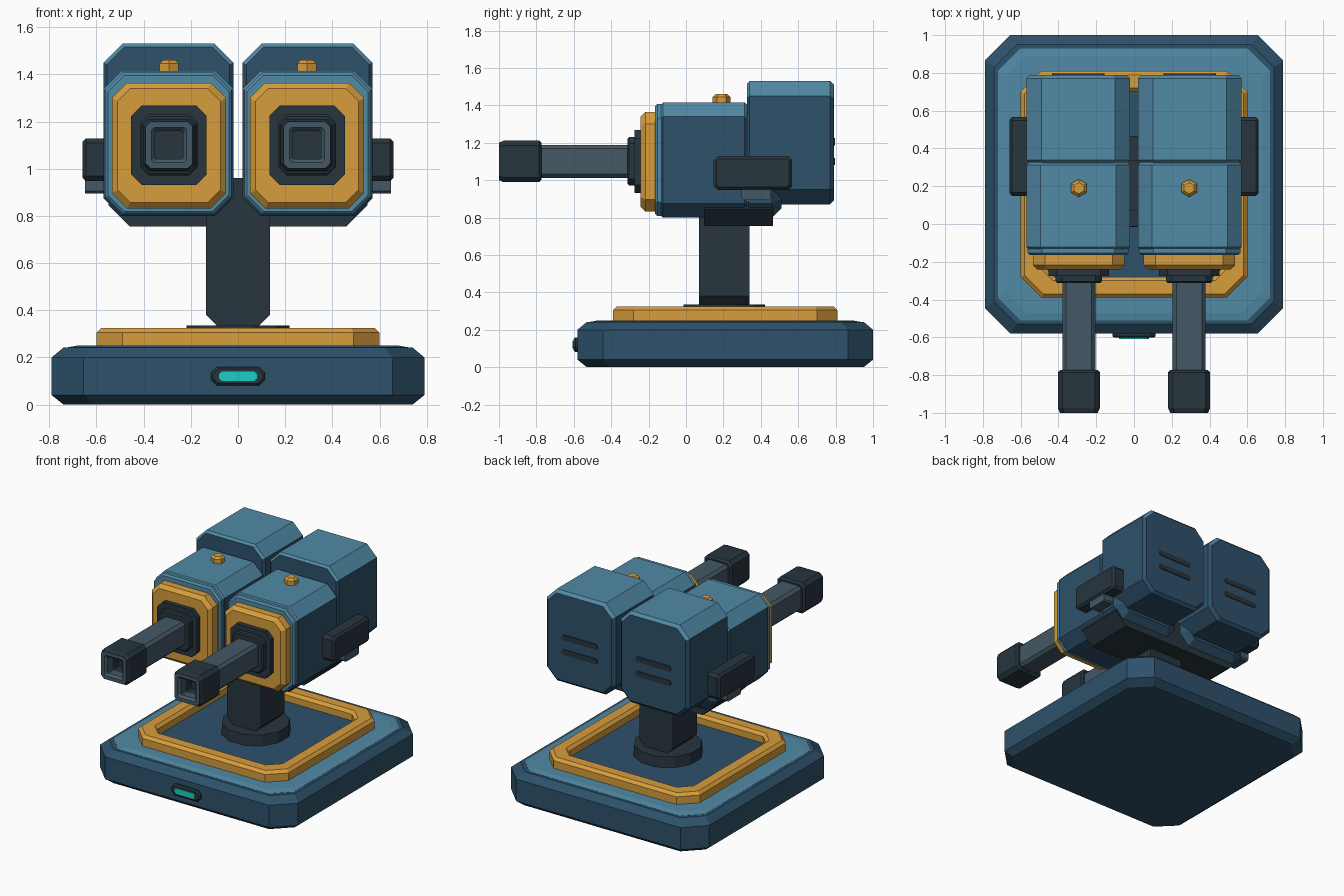
import bpy, bmesh, math
from mathutils import Matrix

if "Cube" in bpy.data.objects:
    bpy.data.objects.remove(bpy.data.objects["Cube"])


def material(name, hexcode):
    m = bpy.data.materials.new(name)
    rgb = [(int(hexcode[i:i + 2], 16) / 255) ** 2.2 for i in (0, 2, 4)]
    m.diffuse_color = (*rgb, 1)
    m.use_nodes = True
    m.node_tree.nodes["Principled BSDF"].inputs["Base Color"].default_value = m.diffuse_color
    return m


NAVY = material("navy", "31526A")
BLUE = material("light_blue", "5288A4")
GOLD = material("gold", "D69C3E")
DARK = material("dark_metal", "2B3840")
GREY = material("grey_metal", "465966")
TEAL = material("teal_light", "1FCFC4")


def finish(name, bm, mat, mirror=False, top=None):
    bmesh.ops.recalc_face_normals(bm, faces=bm.faces)
    me = bpy.data.meshes.new(name)
    me.materials.append(mat)
    if top:  # upward faces get a second colour
        me.materials.append(top)
        for f in bm.faces:
            f.normal_update()
            f.material_index = int(f.normal.z > 0.3)
    bm.to_mesh(me)
    bm.free()
    ob = bpy.data.objects.new(name, me)
    bpy.context.collection.objects.link(ob)
    if mirror:
        ob.modifiers.new("mirror", 'MIRROR').use_mirror_merge = False
    return ob


def loft(name, axis, centre, rings, mat, mirror=False, top=None, closed=False):
    """Loft corner-cut rectangles (half_u, half_v, cut, position) along an axis."""
    bm = bmesh.new()
    a, b = centre
    loops = []
    for hu, hv, c, p in rings:
        pts = [(hu, hv - c), (hu - c, hv), (c - hu, hv), (-hu, hv - c),
               (-hu, c - hv), (c - hu, -hv), (hu - c, -hv), (hu, c - hv)]
        put = {'x': lambda u, v: (p, u, v), 'y': lambda u, v: (u, p, v),
               'z': lambda u, v: (u, v, p)}[axis]
        loops.append([bm.verts.new(put(a + u, b + v)) for u, v in pts])
    pairs = list(zip(loops, loops[1:]))
    if closed:
        pairs.append((loops[-1], loops[0]))
    else:
        bm.faces.new(loops[0])
        bm.faces.new(loops[-1])
    for l0, l1 in pairs:
        for i in range(8):
            j = (i + 1) % 8
            bm.faces.new((l0[i], l0[j], l1[j], l1[i]))
    return finish(name, bm, mat, mirror, top)


def block(name, axis, u, v, p, cut, mat, e0=0.0, e1=0.0, **kw):
    """Corner-cut prism over ranges u, v, p with end chamfers e0 and e1."""
    hu, hv = (u[1] - u[0]) / 2, (v[1] - v[0]) / 2
    rings = []
    if e0:
        rings.append((hu - e0, hv - e0, cut - e0 * .5, p[0]))
    rings += [(hu, hv, cut, p[0] + e0), (hu, hv, cut, p[1] - e1)]
    if e1:
        rings.append((hu - e1, hv - e1, cut - e1 * .5, p[1]))
    return loft(name, axis, ((u[0] + u[1]) / 2, (v[0] + v[1]) / 2), rings, mat, **kw)


def cylinder(name, loc, radius, top_radius, depth, sides, mat, mirror=False, turn=0):
    bm = bmesh.new()
    bmesh.ops.create_cone(bm, cap_ends=True, segments=sides, radius1=radius,
                          radius2=top_radius, depth=depth,
                          matrix=Matrix.Translation(loc) @ Matrix.Rotation(turn, 4, 'Z'))
    return finish(name, bm, mat, mirror)


# Base slab, top panel, gold frame and inner floor
C = (0, 0.21)
loft("base_slab", 'z', C, [(.74, .74, .12, 0), (.79, .79, .135, .04),
                           (.79, .79, .135, .2), (.74, .74, .12, .242)], NAVY)
loft("base_top_panel", 'z', C, [(.72, .72, .12, .22), (.72, .72, .12, .243),
                                (.68, .68, .11, .25)], BLUE)
loft("base_frame", 'z', C, [(.6, .6, .11, .24), (.6, .6, .11, .305), (.58, .58, .1, .325),
                            (.51, .51, .08, .325), (.49, .49, .07, .305),
                            (.49, .49, .07, .24)], GOLD, closed=True)
block("base_floor", 'z', (-.492, .492), (-.282, .702), (.23, .258), .07, NAVY)

# Front status light
block("light_housing", 'y', (-.115, .115), (.08, .16), (-.602, -.57), .025, DARK, e0=.01)
block("status_light", 'y', (-.08, .08), (.1, .14), (-.608, -.59), .012, TEAL)

# Swivel collar, column and yoke
cylinder("collar", (0, .205, .295), .23, .225, .08, 12, DARK, turn=math.pi / 12)
block("column", 'y', (-.135, .135), (.335, .96), (.07, .34), .045, DARK)
block("yoke", 'y', (-.55, .55), (.755, .95), (.095, .465), .09, DARK)

# Gun pods (right side built, left side mirrored)
X = (.02, .57)
block("front_pod", 'y', X, (.80, 1.415), (-.135, .325), .075, NAVY, e0=.012, e1=.012,
      mirror=True, top=BLUE)
block("pod_front_rim", 'y', (.027, .563), (.807, 1.408), (-.165, -.125), .075, BLUE,
      e0=.012, mirror=True)
block("pod_seam", 'y', (.03, .56), (.81, 1.405), (.30, .345), .075, BLUE, mirror=True)
block("pod_lower_rear", 'y', X, (.80, 1.1), (.335, .51), .075, NAVY, e1=.05, mirror=True)
block("rear_pod", 'y', X, (.87, 1.53), (.325, .79), .08, NAVY, e0=.015, e1=.02,
      mirror=True, top=BLUE)

# Rear vents
for i, z in enumerate((1.1, 1.205)):
    block(f"rear_vent_{i + 1}", 'y', (.155, .435), (z - .019, z + .019), (.77, .796),
          .01, DARK, mirror=True)

# Gold faceplate and stepped barrel mount
block("faceplate", 'y', (.05, .535), (.832, 1.364), (-.242, -.15), .065, GOLD,
      e0=.025, e1=.01, mirror=True)
block("mount_plate", 'y', (.133, .453), (.93, 1.268), (-.275, -.22), .045, DARK, mirror=True)
block("mount_step", 'y', (.17, .415), (.972, 1.23), (-.312, -.26), .035, DARK,
      e0=.008, mirror=True)

# Barrel and hollow muzzle
B = (.292, 1.1)
block("barrel", 'y', (.205, .379), (1.012, 1.188), (-.8, -.3), .02, GREY, mirror=True)
loft("muzzle", 'y', B, [(.098, .098, .022, -.772), (.111, .111, .025, -.785),
                        (.111, .111, .025, -.975), (.1, .1, .022, -1.0),
                        (.075, .075, .012, -1.0), (.06, .06, .008, -.985),
                        (.06, .06, .008, -.86)], DARK, mirror=True)
loft("muzzle_lip", 'y', B, [(.098, .098, .02, -.99), (.098, .098, .02, -1.001),
                            (.074, .074, .01, -1.001), (.059, .059, .007, -.984),
                            (.059, .059, .007, -.93), (.074, .074, .01, -.93)],
     GREY, mirror=True, closed=True)

# Side boxes with lower brackets
block("side_box", 'x', (.148, .567), (.948, 1.128), (.55, .66), .02, DARK, e1=.015, mirror=True)
block("side_bracket", 'x', (.297, .452), (.895, .96), (.55, .648), .01, GREY, mirror=True)

# Top bolts
cylinder("top_bolt", (.292, .19, 1.425), .047, .047, .04, 6, GOLD, mirror=True)
cylinder("top_bolt_cap", (.292, .19, 1.453), .047, .03, .016, 6, GOLD, mirror=True)
